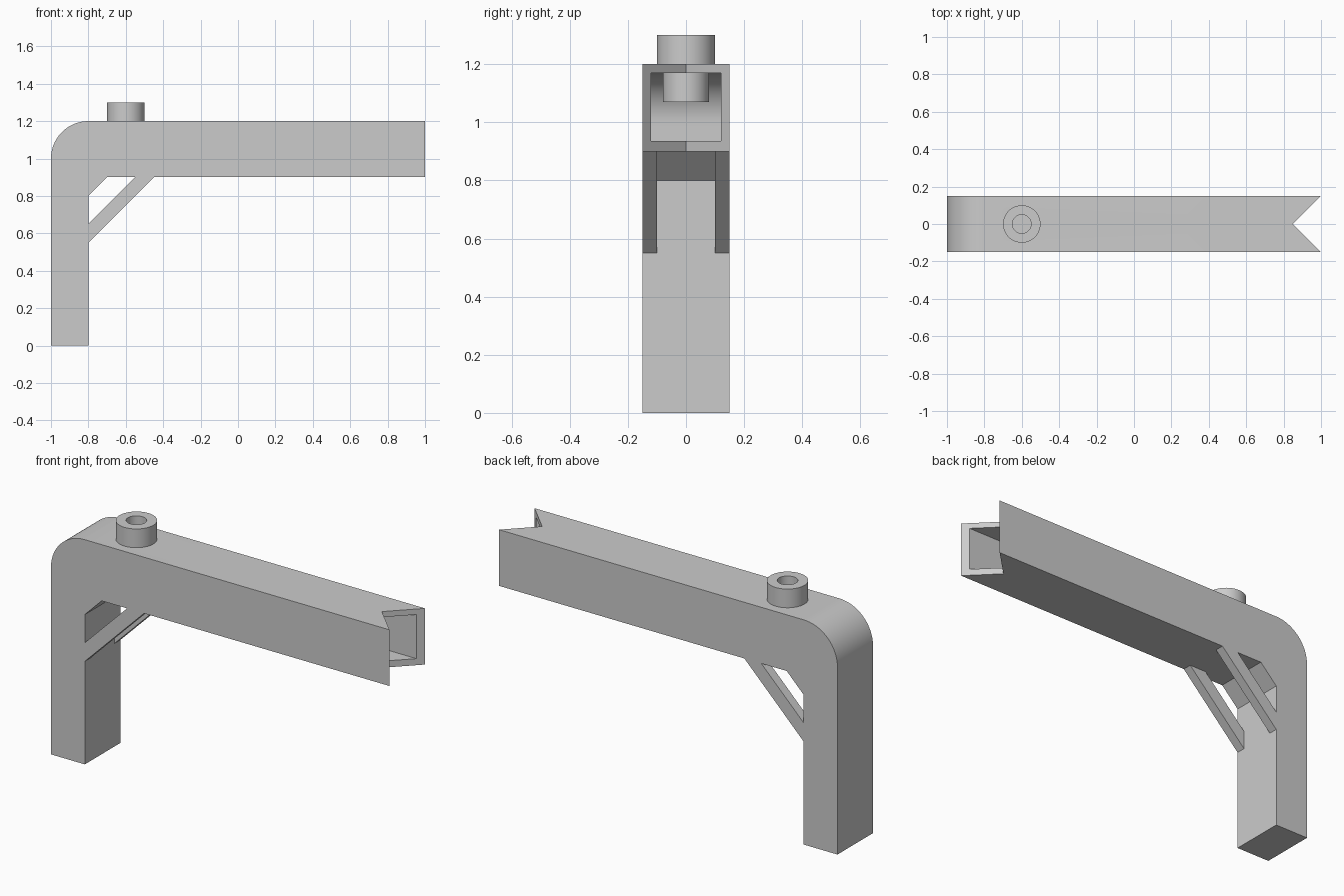
import bpy, bmesh
from math import cos, sin, pi
from mathutils import Vector

cube = bpy.data.objects.get("Cube")
if cube:
    bpy.data.objects.remove(cube, do_unlink=True)

grey = bpy.data.materials.new("light grey")
grey.use_nodes = True
COLOR = (0.6, 0.6, 0.6, 1)
grey.diffuse_color = COLOR
grey.node_tree.nodes["Principled BSDF"].inputs["Base Color"].default_value = COLOR


def finish(name, bm, helper=False):
    bmesh.ops.recalc_face_normals(bm, faces=bm.faces)
    mesh = bpy.data.meshes.new(name)
    bm.to_mesh(mesh)
    bm.free()
    mesh.materials.append(grey)
    obj = bpy.data.objects.new(name, mesh)
    bpy.context.collection.objects.link(obj)
    obj.hide_render = helper
    return obj


def prism(name, points, depth, helper=False):
    """Extrude a closed 3D outline along a depth vector."""
    bm = bmesh.new()
    face = bm.faces.new([bm.verts.new(p) for p in points])
    result = bmesh.ops.extrude_face_region(bm, geom=[face])
    moved = [v for v in result["geom"] if isinstance(v, bmesh.types.BMVert)]
    bmesh.ops.translate(bm, verts=moved, vec=Vector(depth))
    return finish(name, bm, helper)


def side_prism(name, points, y0, y1, helper=False):
    return prism(name, [(x, y0, z) for x, z in points], (0, y1 - y0, 0), helper)


def ring(name, x, z0, z1, outer, inner, segments=64):
    """Vertical tube made by joining four circles of points."""
    bm = bmesh.new()
    loops = []
    for r, z in ((outer, z0), (outer, z1), (inner, z1), (inner, z0)):
        loops.append([bm.verts.new((x + r * cos(2 * pi * i / segments),
                                    r * sin(2 * pi * i / segments), z))
                      for i in range(segments)])
    for a, b in zip(loops, loops[1:] + loops[:1]):
        for i in range(segments):
            j = (i + 1) % segments
            bm.faces.new((a[i], a[j], b[j], b[i]))
    return finish(name, bm)


def corner(radius, steps=24):
    """Quarter arc from the back wall up to the top surface."""
    return [(-0.8 - radius * cos(pi / 2 * i / steps),
             1 + radius * sin(pi / 2 * i / steps)) for i in range(steps + 1)]


def cut(target, cutter):
    mod = target.modifiers.new("cut", "BOOLEAN")
    mod.operation = "DIFFERENCE"
    mod.solver = "EXACT"
    mod.object = cutter
    bpy.context.view_layer.objects.active = target
    bpy.ops.object.modifier_apply(modifier=mod.name)
    bpy.data.objects.remove(cutter, do_unlink=True)


def smooth(obj):
    bpy.ops.object.select_all(action="DESELECT")
    obj.select_set(True)
    bpy.context.view_layer.objects.active = obj
    bpy.ops.object.shade_smooth_by_angle(angle=pi / 6)


# Leg and beam in one bent outline
arm = side_prism("bent_arm", [(-1, 0)] + corner(0.2) + [
    (1, 1.2), (1, 0.9), (-0.7, 0.9), (-0.8, 0.8), (-0.8, 0)], -0.15, 0.15)

# Hollow of the beam, with a rounded far end
cut(arm, side_prism("cavity_cutter", [(-0.97, 0.935)] + corner(0.17) + [
    (1.1, 1.17), (1.1, 0.935)], -0.12, 0.12, True))

# V notch at the open end
cut(arm, prism("notch_cutter", [(0.85, 0, 0.8), (1.05, -0.2, 0.8), (1.05, 0.2, 0.8)],
               (0, 0, 0.5), True))

# Round hole through the top wall
bm = bmesh.new()
bmesh.ops.create_cone(bm, cap_ends=True, segments=64, radius1=0.06, radius2=0.06, depth=0.2)
bmesh.ops.translate(bm, verts=bm.verts, vec=(-0.6, 0, 1.2))
cut(arm, finish("hole_cutter", bm, True))
smooth(arm)

# Collar above the beam and its narrower sleeve inside
smooth(ring("top_collar", -0.6, 1.2, 1.3, 0.1, 0.05))
smooth(ring("inner_sleeve", -0.6, 1.07, 1.2, 0.08, 0.05))

# Pair of diagonal braces
for name, y0, y1 in (("right_brace", -0.15, -0.1), ("left_brace", 0.1, 0.15)):
    side_prism(name, [(-0.8, 0.55), (-0.8, 0.65), (-0.55, 0.9), (-0.45, 0.9)], y0, y1)
